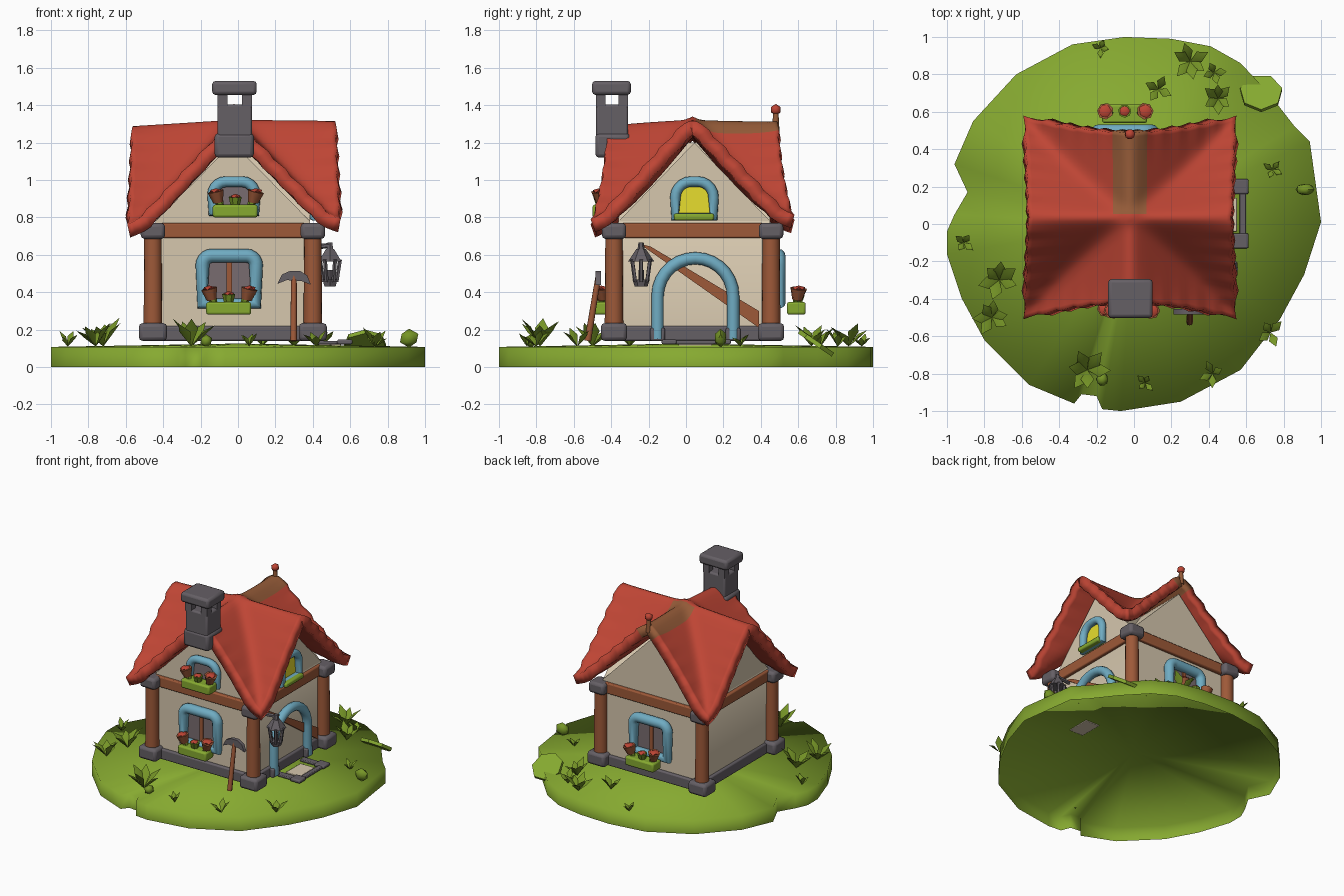
import bpy, bmesh, math, random
from mathutils import Vector, Matrix

random.seed(4)
cube = bpy.data.objects.get("Cube")
if cube:
    bpy.data.objects.remove(cube, do_unlink=True)
made = []


def material(name, *rgb):
    m = bpy.data.materials.new(name)
    m.use_nodes = True
    m.diffuse_color = (*rgb, 1)
    m.node_tree.nodes["Principled BSDF"].inputs["Base Color"].default_value = (*rgb, 1)
    return m


RED = material("roof red", .52, .06, .035)
GRASS = material("grass green", .24, .4, .03)
LEAF = material("leaf green", .18, .3, .02)
CREAM = material("plaster cream", .67, .57, .42)
BLUE = material("frame blue", .16, .41, .54)
STONE = material("stone grey", .13, .115, .13)
WOOD = material("timber brown", .34, .1, .04)
RIDGE = material("ridge brown", .3, .105, .04)
YELLOW = material("lit window yellow", .88, .8, .03)
GLASS = material("dim glass", .19, .15, .16)


def mesh(name, verts, faces, mat, fix=True):
    bm = bmesh.new()
    vs = [bm.verts.new(v) for v in verts]
    for f in faces:
        bm.faces.new([vs[i] for i in f])
    if fix:
        bmesh.ops.recalc_face_normals(bm, faces=bm.faces)
    return finish(name, bm, mat)


def finish(name, bm, mat):
    me = bpy.data.meshes.new(name)
    bm.to_mesh(me)
    bm.free()
    me.materials.append(mat)
    ob = bpy.data.objects.new(name, me)
    bpy.context.collection.objects.link(ob)
    made.append(ob)
    return ob


def box(name, lo, hi, mat, bevel=0):
    lo, hi = Vector(lo), Vector(hi)
    bm = bmesh.new()
    bmesh.ops.create_cube(bm, size=1, matrix=Matrix.Translation((lo + hi) / 2) @ Matrix.Diagonal((*(hi - lo), 1)))
    ob = finish(name, bm, mat)
    if bevel:
        mod = ob.modifiers.new("Bevel", 'BEVEL')
        mod.width, mod.segments = bevel, 2


def cyl(name, a, b, r0, r1, mat, sides=8):
    a, b = Vector(a), Vector(b)
    bm = bmesh.new()
    rot = (b - a).to_track_quat('Z', 'Y').to_matrix().to_4x4()
    bmesh.ops.create_cone(bm, cap_ends=True, segments=sides, radius1=r0, radius2=r1, depth=(b - a).length,
                          matrix=Matrix.Translation((a + b) / 2) @ rot)
    finish(name, bm, mat)


def ball(name, c, size, mat):
    bm = bmesh.new()
    bmesh.ops.create_icosphere(bm, subdivisions=1, radius=1, matrix=Matrix.Translation(c) @ Matrix.Diagonal((*size, 1)))
    finish(name, bm, mat)


def tube(name, pts, r, mat, cyclic):
    cu = bpy.data.curves.new(name, 'CURVE')
    cu.dimensions, cu.bevel_depth, cu.bevel_resolution = '3D', r, 4
    cu.use_fill_caps = True
    sp = cu.splines.new('POLY')
    sp.points.add(len(pts) - 1)
    for p, q in zip(sp.points, pts):
        p.co = (*q, 1)
    sp.use_cyclic_u = cyclic
    tmp = bpy.data.objects.new(name + " path", cu)
    bpy.context.collection.objects.link(tmp)
    bm = bmesh.new()
    bm.from_mesh(tmp.evaluated_get(bpy.context.evaluated_depsgraph_get()).to_mesh())
    bpy.data.objects.remove(tmp, do_unlink=True)
    finish(name, bm, mat)


# Wall coordinates: a runs along the wall, d is the distance outward
FRONT = lambda a, d, z: (a, -d, z)
BACK = lambda a, d, z: (a, d, z)
LEFT = lambda a, d, z: (d, a, z)


def prism(name, side, outline, d0, d1, mat):
    n = len(outline)
    verts = [side(a, d, z) for d in (d0, d1) for a, z in outline]
    faces = [range(n), range(n, 2 * n)] + [(i, (i + 1) % n, n + (i + 1) % n, n + i) for i in range(n)]
    mesh(name, verts, faces, mat)


def side_box(name, side, lo, hi, mat, bevel=0):
    p, q = side(*lo), side(*hi)
    box(name, [min(c) for c in zip(p, q)], [max(c) for c in zip(p, q)], mat, bevel)


# Grass base: open underneath
rim = [(-.05, 1), (.2, .99), (.41, .95), (.57, .86), (.72, .7), (.86, .52), (.94, .44), (1, .01), (.91, -.27),
       (.78, -.51), (.57, -.78), (.25, -.95), (-.07, -1), (-.17, -.99), (-.2, -.92), (-.28, -.91), (-.32, -.96),
       (-.56, -.86), (-.8, -.62), (-.92, -.4), (-1, -.16), (-1, -.04), (-.96, .05), (-.89, .17), (-.96, .32),
       (-.86, .55), (-.63, .8), (-.33, .96)]
n = len(rim)
verts = [(x, y, z) for z in (0, .108) for x, y in rim] + [(0, 0, .126)]
faces = [((i + 1) % n, i, n + i, n + (i + 1) % n) for i in range(n)]
faces += [((i + 1) % n + n, i + n, 2 * n) for i in range(n)]
base = mesh("grass_base", verts, faces, GRASS, fix=False)
tilt = Vector((0, .57, .83)).normalized() * .012
spot = Vector((.68, .7, .125))
cyl("tilted_slab", spot - tilt, spot + tilt, .115, .115, GRASS, 7)

# Walls: one gabled block, with a second gable crossing it
X0, X1, Y0, Y1 = -.44, .385, -.36, .45
XM, YM = (X0 + X1) / 2, (Y0 + Y1) / 2
prism("walls", BACK, [(X0, .15), (X1, .15), (X1, .78), (XM, 1.2), (X0, .78)], Y0, Y1, CREAM)
prism("side_gables", LEFT, [(Y0, .78), (Y1, .78), (YM, 1.2)], X0, X1, CREAM)
box("plinth", (X0 - .02, Y0 - .02, .14), (X1 + .02, Y1 + .02, .22), STONE, .01)
for y in (Y0, Y1):
    box("beam_long", (X0, y - .025, .69), (X1, y + .025, .77), WOOD, .008)
for x in (X0, X1):
    box("beam_side", (x - .025, Y0, .69), (x + .025, Y1, .77), WOOD, .008)
for x in (-.455, .4):
    for y in (-.385, .455):
        cyl("corner_post", (x, y, .18), (x, y, .74), .05, .046, WOOD, 16)
        box("post_foot", (x - .075, y - .07, .14), (x + .075, y + .07, .235), STONE, .02)
        box("post_cap", (x - .065, y - .065, .685), (x + .065, y + .065, .77), STONE, .02)
prism("diagonal_brace", LEFT, [(-.25, .66), (-.19, .645), (.39, .3), (.39, .21)], X1 - .01, X1 + .02, WOOD)

# Roof: crossing gables with rounded ridges, soft valleys and stepped shingle edges
N, CX, CY = 48, -.022, .035
saw = lambda t: (t * 5.99) % 1
soft = lambda t: math.hypot(t, .06) - .06
verts, faces = [], []
for j in range(N + 1):
    for i in range(N + 1):
        u, v = 2 * i / N - 1, 2 * j / N - 1
        a, b = abs(u), abs(v)
        h = max(.16 - abs(a - b), 0) / .16
        m = soft(min(a, b)) - h * h * .03
        x = CX + u * (.54 + .02 * b * b + .01 * saw(b) * a ** 8)
        y = CY + v * (.45 + .085 * a * a + .01 * saw(a) * b ** 8)
        z = 1.302 - .585 * m + .02 * saw(min(a, b)) * max(a, b) ** 6 + .014 * u
        verts.append((x, y, z + .012 * v * b + .02 * (1 - max(a, b))))
for j in range(N):
    for i in range(N):
        k = j * (N + 1) + i
        faces.append((k, k + 1, k + N + 2, k + N + 1))
roof = mesh("roof", verts, faces, RED, fix=False)
roof.data.materials.append(RIDGE)
for p in roof.data.polygons:
    if abs(p.center.x - CX) < .1 and p.center.y > .05:
        p.material_index = 1
mod = roof.modifiers.new("Thickness", 'SOLIDIFY')
mod.thickness, mod.offset = .075, -1
cyl("finial_stem", (-.022, .48, 1.26), (-.022, .48, 1.37), .02, .014, RIDGE)
ball("finial_ball", (-.022, .48, 1.376), (.031, .031, .031), RED)

# Chimney with open vents beneath its cap
box("chimney_base", (-.125, -.485, 1.12), (.085, -.3, 1.25), STONE, .02)
box("chimney_shaft", (-.11, -.48, 1.15), (.075, -.31, 1.405), STONE, .012)
for x in (-.11, .022):
    for y in (-.48, -.36):
        box("chimney_pillar", (x, y, 1.39), (x + .053, y + .05, 1.47), STONE)
box("chimney_cap", (-.138, -.502, 1.455), (.1, -.295, 1.53), STONE, .018)


# Windows, flower boxes and the door arch
def window(name, side, a, z0, z1, width, d, pane, r, corner):
    w = width / 2 - r
    lo, hi = z0 + r, z1 - r
    pts = [(a - w, lo), (a + w, lo)]
    for cx, start in ((a + w - corner, 0), (a - w + corner, 90)):
        for k in range(6):
            t = math.radians(start + 18 * k)
            pts.append((cx + corner * math.cos(t), hi - corner + corner * math.sin(t)))
    prism(name + "_pane", side, pts, d, d + .008, pane)
    tube(name + "_frame", [side(p, d + .025, z) for p, z in pts], r, BLUE, True)


def flower_box(name, side, a, d, z, w):
    side_box(name, side, (a - w / 2, d, z), (a + w / 2, d + .1, z + .068), GRASS, .012)
    for off, up, r, cup in ((-.09, .095, .045, WOOD), (0, .065, .036, LEAF), (.095, .095, .046, WOOD)):
        c, e, top = a + off, d + .055, z + up + .045
        tip = a + off * 1.15
        cyl(name + "_stem", side(a + off * .8, e, z + .05), side(c, e, z + up), .014, .026, LEAF, 6)
        cyl(name + "_bloom", side(c, e, z + up - .015), side(tip, e + .008, top), r * .6, r, cup, 7)
        ball(name + "_bloom_centre", side(tip, e + .008, top), (r * .85, r * .85, .016), RED)


for name, side, d, out in (("front_window", FRONT, -Y0, .03), ("back_window", BACK, Y1 + .02, .07)):
    window(name, side, -.047, .303, .632, .36, d, GLASS, .037, .05)
    side_box(name + "_mullion", side, (-.062, d, .33), (-.032, d + .018, .6), WOOD)
    flower_box(name + "_planter", side, -.05, d + out, .28, .24)
window("front_attic_window", FRONT, -.022, .8, 1.02, .285, -Y0, GLASS, .029, .07)
flower_box("front_attic_planter", FRONT, -.015, -Y0 + .04, .8, .24)
window("side_attic_window", LEFT, .045, .775, 1.02, .26, X1, YELLOW, .028, .085)
side_box("side_attic_sill", LEFT, (-.065, X1, .785), (.15, X1 + .07, .82), GRASS, .01)

arch = [(-.152, .15), (-.152, .38)]
arch += [(.05 - .202 * math.cos(math.pi * k / 14), .38 + .202 * math.sin(math.pi * k / 14)) for k in range(1, 14)]
arch += [(.252, .38), (.252, .15)]
tube("door_arch", [LEFT(a, X1 + .025, z) for a, z in arch], .033, BLUE, False)
for a in (-.152, .252):
    side_box("arch_foot", LEFT, (a - .04, X1, .14), (a + .04, X1 + .05, .21), STONE, .01)

# Doorstep: stone border around a sunken slab
box("step_edge", (.565, -.1, .122), (.6, .2, .142), STONE, .005)
for y in (-.09, .2):
    box("step_corner", (.53, y - .04, .122), (.612, y + .04, .147), STONE, .008)
    box("step_side", (.4, y - .025, .122), (.55, y + .025, .14), STONE, .005)
box("step_slab", (.43, -.04, .112), (.55, .14, .13), CREAM, .004)

# Lantern hanging from the front corner post
LX, LY = .492, -.24
cyl("lantern_arm", (.38, LY, .64), (LX, LY, .65), .014, .014, STONE, 6)
cyl("lantern_tip", (LX, LY, .615), (LX, LY, .665), .022, .014, STONE, 6)
cyl("lantern_roof", (LX, LY, .565), (LX, LY, .63), .07, .026, STONE, 6)
cyl("lantern_floor", (LX, LY, .43), (LX, LY, .468), .034, .046, STONE, 6)
cyl("lantern_candle", (LX, LY, .46), (LX, LY, .52), .015, .015, STONE, 6)
for k in range(6):
    c, s = math.cos(k * math.pi / 3), math.sin(k * math.pi / 3)
    cyl("lantern_bar", (LX + .036 * c, LY + .036 * s, .455), (LX + .055 * c, LY + .055 * s, .575), .011, .011, STONE, 5)

# Pickaxe leaning on the front wall
cyl("pickaxe_handle", (.297, -.525, .14), (.299, -.468, .49), .018, .015, WOOD)
head = [(.21, .445), (.235, .495), (.28, .515), (.33, .515), (.37, .49), (.39, .44), (.34, .46), (.26, .465)]
prism("pickaxe_head", FRONT, head, .455, .483, STONE)


# Leafy plants around the grass
def plant(x, y, size):
    leaves, faces = [], []
    count = 6 if size > .09 else 4
    turn = random.random() * 6
    for k in range(count):
        t = turn + k * math.tau / count + random.uniform(-.3, .3)
        out, across = Vector((math.cos(t), math.sin(t), 0)), Vector((-math.sin(t), math.cos(t), 0))
        reach, rise = size * random.uniform(.7, 1), size * random.uniform(.7, 1.2)
        root, up, o = Vector((x, y, .11)), Vector((0, 0, 1)), len(leaves)
        mid = root + out * reach * .5 + up * rise * .65
        leaves += [root, mid + across * size * .28, mid + up * .01, mid - across * size * .28,
                   mid - up * size * .15, root + out * reach + up * rise]
        for i in range(4):
            p, q = o + 1 + i, o + 1 + (i + 1) % 4
            faces += [(o, p, q), (o + 5, q, p)]
    mesh("plant", leaves, faces, LEAF)


for spot in ((-.18, .94, .06), (.3, .87, .11), (.13, .72, .09), (.43, .81, .08), (.45, .67, .1), (.74, .29, .06),
             (-.91, -.1, .07), (-.72, -.3, .13), (-.76, -.5, .11), (-.25, -.78, .13), (.06, -.85, .06),
             (.42, -.8, .08), (.73, -.58, .09)):
    plant(*spot)
ball("round_bush", (.915, .185, .155), (.055, .035, .05), LEAF)
ball("small_bush", (-.17, -.83, .14), (.035, .04, .035), LEAF)

# Smooth shading that keeps hard edges; the ground is smooth all over
bpy.ops.object.select_all(action='DESELECT')
for ob in made:
    ob.select_set(ob is not base)
bpy.context.view_layer.objects.active = roof
bpy.ops.object.shade_smooth_by_angle(angle=math.radians(50))
base.data.shade_smooth()
